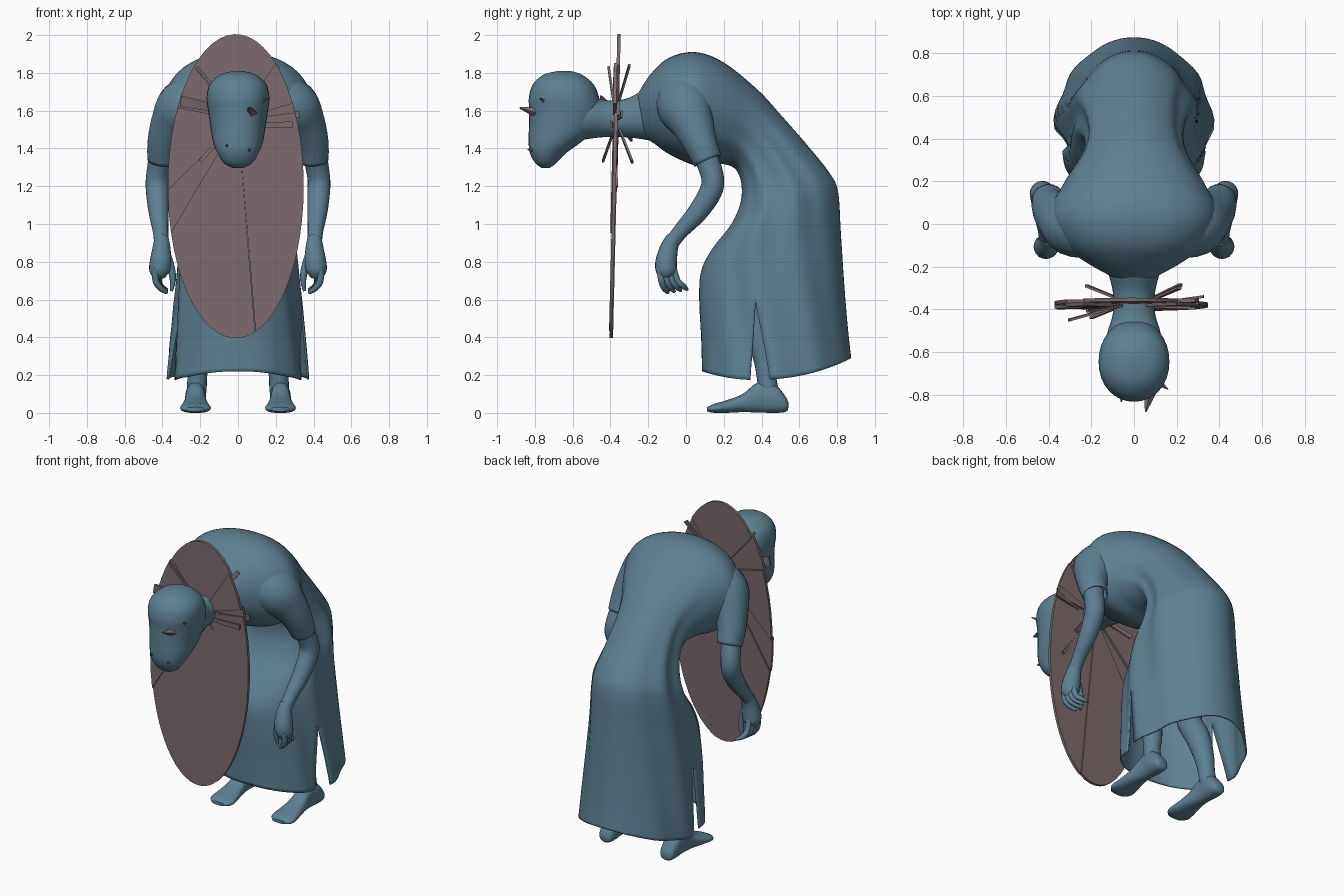
import bpy, bmesh
from math import sin, cos, pi, radians
from mathutils import Vector

if "Cube" in bpy.data.objects:
    bpy.data.objects.remove(bpy.data.objects["Cube"])


def material(name, rgb):
    m = bpy.data.materials.new(name)
    m.diffuse_color = (*rgb, 1)
    m.use_nodes = True
    m.node_tree.nodes["Principled BSDF"].inputs["Base Color"].default_value = m.diffuse_color
    return m


CLOTH = material("blue_grey", (0.11, 0.22, 0.29))
STONE = material("dull_mauve", (0.20, 0.145, 0.15))


def smooth_path(pts, n):
    """Catmull-Rom resampling of tuples of any length."""
    out = []
    for i in range(len(pts) - 1):
        a, b = pts[max(i - 1, 0)], pts[i]
        c, d = pts[i + 1], pts[min(i + 2, len(pts) - 1)]
        for k in range(n):
            t = k / n
            out.append(tuple(0.5 * (2*q + (r-p)*t + (2*p-5*q+4*r-s)*t*t + (3*q-p-3*r+s)*t**3)
                             for p, q, r, s in zip(a, b, c, d)))
    return out + [pts[-1]]


def finish(name, bm, mat, smooth=True, mirror=False, thick=0):
    bmesh.ops.recalc_face_normals(bm, faces=bm.faces)
    me = bpy.data.meshes.new(name)
    bm.to_mesh(me)
    bm.free()
    me.materials.append(mat)
    ob = bpy.data.objects.new(name, me)
    bpy.context.collection.objects.link(ob)
    if smooth:
        bpy.ops.object.select_all(action='DESELECT')
        ob.select_set(True)
        bpy.context.view_layer.objects.active = ob
        bpy.ops.object.shade_smooth_by_angle(angle=radians(50))
    if thick:
        s = ob.modifiers.new("thickness", 'SOLIDIFY')
        s.thickness, s.offset = thick, -1
    if mirror:
        ob.modifiers.new("mirror", 'MIRROR').use_mirror_merge = False
    return ob


def add_grid(bm, rings, closed=True, caps=True):
    rows = [[bm.verts.new(p) for p in r] for r in rings]
    n = len(rows[0])
    for a, b in zip(rows, rows[1:]):
        for i in range(n if closed else n - 1):
            j = (i + 1) % n
            bm.faces.new((a[i], a[j], b[j], b[i]))
    if closed and caps:
        bm.faces.new(rows[0])
        bm.faces.new(rows[-1])


def section(r, a, power, cx=0):
    """Point of a superellipse ring spanning a front and a back (y, z) point."""
    fy, fz, by, bz, w = r
    c, s = cos(a), sin(a)
    e = 2 / power
    c = abs(c)**e * (1 if c > 0 else -1)
    s = abs(s)**e * (1 if s > 0 else -1)
    return Vector((cx + w*c, (fy+by)/2 + (by-fy)/2*s, (fz+bz)/2 + (bz-fz)/2*s))


def loft(name, rings, power=2.1, cx=0, mirror=False):
    bm = bmesh.new()
    add_grid(bm, [[section(r, 2*pi*i/32, power, cx) for i in range(32)]
                  for r in smooth_path(rings, 4)])
    return finish(name, bm, CLOTH, mirror=mirror)


def tube(name, pts, sides=20, mirror=True, caps=True, thick=0):
    bm = bmesh.new()
    p = smooth_path(pts, 4)
    rings = []
    for i, q in enumerate(p):
        t = (Vector(p[min(i+1, len(p)-1)][:3]) - Vector(p[max(i-1, 0)][:3])).normalized()
        u = Vector((1, 0, 0))
        u = (u - t*u.dot(t)).normalized()
        v = t.cross(u)
        rings.append([Vector(q[:3]) + q[3]*(u*cos(2*pi*k/sides) + v*sin(2*pi*k/sides))
                      for k in range(sides)])
    add_grid(bm, rings, caps=caps)
    return finish(name, bm, CLOTH, mirror=mirror, thick=thick)


# Robe: front and back strips, welded above the side slits
robe = smooth_path([
    (-.22, 1.46, -.26, 1.68, .11), (-.16, 1.42, -.19, 1.79, .23), (-.09, 1.37, -.09, 1.88, .34),
    (.05, 1.31, .05, 1.91, .395), (.16, 1.32, .20, 1.855, .335), (.25, 1.30, .38, 1.71, .25),
    (.29, 1.23, .50, 1.58, .225), (.29, 1.12, .64, 1.42, .24), (.24, 1.0, .76, 1.27, .275),
    (.14, .87, .805, 1.17, .295), (.08, .75, .82, .95, .31), (.07, .60, .84, .65, .33),
    (.08, .40, .86, .42, .35), (.085, .22, .875, .29, .365)], 6)
bm = bmesh.new()
SLIT, N = 0.2, 36
for back in (False, True):
    grid = []
    for k, r in enumerate(robe):
        f = k / (len(robe) - 1)
        g = max(0, (.62 - (r[1] + r[3]) / 2) / .40) * .14
        lo, hi = (-SLIT + g, pi + SLIT - g) if back else (pi + SLIT + g, 2*pi - SLIT - g)
        row = []
        for i in range(N + 1):
            a = lo + (hi - lo) * i / N
            p = section(r, a, 2.2)
            low = max(0, min(1, (f - .35) * 3))
            amp = max(0, min(1, (f - .3) * 4)) * (.07 - .035*f) * cos(a)**2
            p.x *= 1 + amp * cos(10 * (a - pi/2) + 4*(p.z - 1))
            p.x *= 1 - .20 * low * max(0, sin(a))**2     # skirt narrows to the back
            p.z -= .075 * f**8 * cos(a)**2
            row.append(p)
        grid.append(row)
    add_grid(bm, grid, closed=False)
bmesh.ops.remove_doubles(bm, verts=bm.verts, dist=.0005)
finish("robe", bm, CLOTH, thick=.01)

# Neck and head
loft("neck", [(-.62, 1.43, -.60, 1.70, .14), (-.52, 1.45, -.50, 1.675, .125),
              (-.43, 1.46, -.42, 1.655, .10), (-.33, 1.46, -.33, 1.66, .098),
              (-.24, 1.45, -.26, 1.69, .115), (-.12, 1.43, -.15, 1.75, .15)])
loft("head", [(-.765, 1.297, -.72, 1.297, .03), (-.80, 1.325, -.69, 1.32, .075),
              (-.828, 1.38, -.635, 1.375, .11), (-.833, 1.44, -.56, 1.43, .132),
              (-.832, 1.51, -.48, 1.50, .145), (-.83, 1.60, -.45, 1.59, .158),
              (-.832, 1.67, -.46, 1.67, .166), (-.81, 1.74, -.49, 1.74, .15),
              (-.755, 1.79, -.55, 1.79, .095), (-.68, 1.81, -.61, 1.81, .025)])

# Sleeves, arms and hands
tube("sleeves", [(.20, -.01, 1.66, .15), (.29, .00, 1.61, .15), (.35, .035, 1.53, .115),
                 (.39, .075, 1.43, .09), (.402, .115, 1.335, .078)], caps=False, thick=.008)
tube("arms", [(.37, .05, 1.50, .065), (.405, .10, 1.37, .063), (.427, .14, 1.25, .06),
              (.427, .13, 1.17, .06), (.42, .06, 1.06, .053), (.41, -.03, .96, .041),
              (.405, -.075, .90, .039)])
tube("palms", [(.405, -.065, .93, .037), (.405, -.09, .87, .048), (.41, -.105, .80, .057),
               (.415, -.105, .75, .054), (.412, -.10, .715, .03)])
for i in range(4):
    tube(f"finger_{i + 1}", [(.435 - .005*i, -.14 + .024*i, .77, .019),
                             (.435 - .005*i, -.13 + .028*i, .70, .018),
                             (.41, -.115 + .033*i, .66 + .004*i, .016),
                             (.375, -.095 + .034*i, .635 + .006*i, .008)], 10)
tube("thumbs", [(.385, -.09, .85, .025), (.358, -.09, .78, .021),
                (.345, -.09, .71, .017), (.352, -.085, .645, .008)], 10)

# Legs and feet
tube("legs", [(.22, .45, .05, .045), (.218, .435, .13, .052), (.215, .425, .20, .052),
              (.205, .415, .30, .062), (.195, .37, .45, .075), (.18, .30, .62, .08),
              (.15, .42, .80, .11)])
loft("feet", [(.542, .03, .542, .055, .02), (.53, .006, .525, .09, .045), (.47, 0, .47, .15, .055),
              (.39, .002, .38, .16, .05), (.30, .004, .30, .10, .06), (.21, 0, .21, .065, .075),
              (.15, 0, .15, .048, .08), (.112, .008, .112, .03, .05)], 2.3, .225, True)


def prism(name, pts, t=.012):
    """Flat plate: outline extruded through its thickness along y."""
    bm = bmesh.new()
    rows = [[bm.verts.new((x, y + d, z)) for x, y, z in pts] for d in (-t/2, t/2)]
    bm.faces.new(rows[0])
    bm.faces.new(rows[1])
    for i in range(len(pts)):
        j = (i + 1) % len(pts)
        bm.faces.new((rows[0][i], rows[0][j], rows[1][j], rows[1][i]))
    return finish(name, bm, STONE, smooth=False)


# Broken oval plate round the neck: overlapping wedges meeting inside the neck
wedges = [(-73, 29, 0), (28, 34, .012), (33, 54, -.008), (53, 129, .006), (128, 149, -.01),
          (148, 182, .007), (181.5, 198, -.006), (197.5, 286.5, .004)]
for n, (a0, a1, off) in enumerate(wedges):
    steps = max(2, int((a1 - a0) / 6))
    outline = [(0, 1.55)]
    for i in range(steps + 1):
        a = radians(a0 + (a1 - a0) * i / steps)
        outline.append((-.012 + .36*cos(a), 1.2 + .805*sin(a)))
    prism(f"plate_piece_{n + 1}", [(x, -.38 + .024*(z - 1.2) + off, z) for x, z in outline], .018)

# Splinters leaning out of the plate near the neck
splinters = [((-.05, -.38, 1.60), (-.305, -.45, 1.645), .035), ((.05, -.38, 1.55), (.325, -.34, 1.585), .022),
             ((.06, -.38, 1.48), (.255, -.365, 1.20), .010), ((.06, -.36, 1.52), (.22, -.285, 1.33), .015),
             ((.05, -.37, 1.60), (.21, -.30, 1.84), .016), ((-.04, -.38, 1.62), (-.22, -.41, 1.83), .010),
             ((-.05, -.38, 1.50), (-.20, -.44, 1.33), .012), ((.05, -.385, 1.52), (.29, -.395, 1.53), .02),
             ((-.05, -.36, 1.55), (-.22, -.29, 1.45), .02)]
for n, (a, b, w) in enumerate(splinters):
    a, b = Vector(a), Vector(b)
    side = (b - a).cross(Vector((0, 1, 0))).normalized()
    prism(f"splinter_{n + 1}", [a - side*w*.5, b - side*w, b + side*w*.7, a + side*w*.5])

# Small shards stuck in the face
for n, (a, b, r) in enumerate([((.075, -.79, 1.59), (.055, -.88, 1.615), .028),
                               ((.125, -.75, 1.65), (.16, -.775, 1.665), .014),
                               ((-.055, -.80, 1.41), (-.06, -.835, 1.42), .014),
                               ((.055, -.80, 1.39), (.065, -.84, 1.395), .015)]):
    a, b = Vector(a), Vector(b)
    bm = bmesh.new()
    bmesh.ops.create_cone(bm, cap_ends=True, segments=4, radius1=r, radius2=r*.15, depth=(b - a).length)
    bm.transform((b - a).to_track_quat('Z', 'Y').to_matrix().to_4x4())
    bmesh.ops.translate(bm, verts=bm.verts, vec=(a + b) / 2)
    finish(f"face_shard_{n + 1}", bm, STONE, smooth=False)
